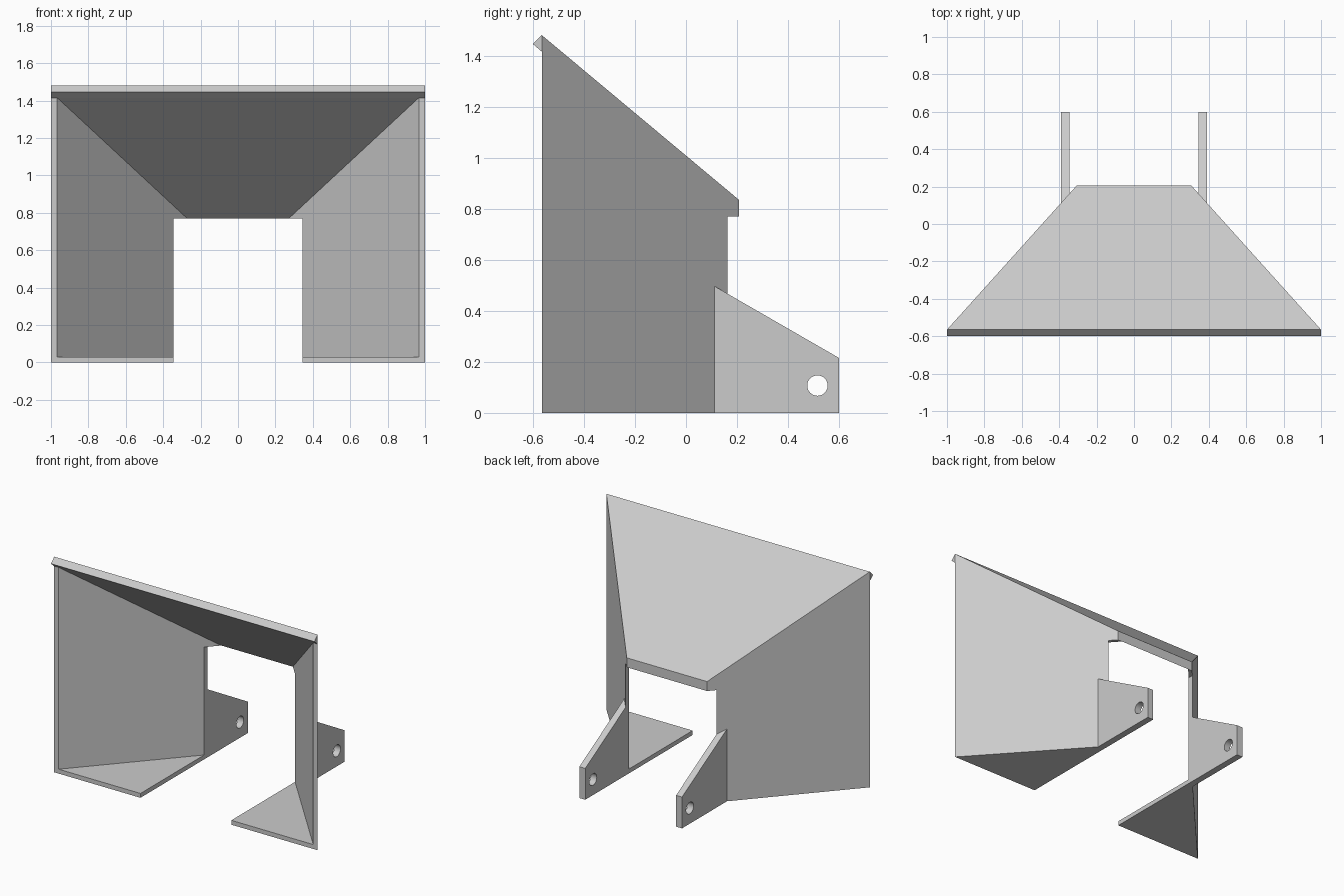
import bpy
import bmesh
import math

cube = bpy.data.objects.get("Cube")
if cube:
    bpy.data.objects.remove(cube)

# One plain grey for the whole sheet-metal hood
grey = bpy.data.materials.new("plain_grey")
grey.use_nodes = True
colour = (0.6, 0.6, 0.6, 1)
grey.diffuse_color = colour
grey.node_tree.nodes["Principled BSDF"].inputs["Base Color"].default_value = colour

# Shared plan dimensions
FRONT, BACK = -0.565, 0.207
WIDE, NARROW = 1.0, 0.305
OPENING = 0.345
EDGE = 0.033
LINTEL = 0.77
SIDE_SLOPE = (BACK - FRONT) / (WIDE - NARROW)
ROOF_SLOPE = 0.645 / (BACK - FRONT)


def outer_y(x):
    return BACK - (x - NARROW) * SIDE_SLOPE


def inner_y(x):
    return outer_y(x + EDGE)


def roof_under(y):
    return LINTEL + (BACK - y) * ROOF_SLOPE


def solid(name, points, mirrored=True):
    """Convex flat-faced plate around the points, optionally mirrored in x."""
    bm = bmesh.new()
    for p in points:
        bm.verts.new(p)
    result = bmesh.ops.convex_hull(bm, input=bm.verts)
    loose = [v for v in bm.verts if not v.link_faces]
    bmesh.ops.delete(bm, geom=loose, context='VERTS')
    bmesh.ops.dissolve_limit(bm, angle_limit=math.radians(0.5),
                             verts=bm.verts, edges=bm.edges)
    bmesh.ops.recalc_face_normals(bm, faces=bm.faces)
    mesh = bpy.data.meshes.new(name)
    bm.to_mesh(mesh)
    bm.free()
    mesh.materials.append(grey)
    obj = bpy.data.objects.new(name, mesh)
    bpy.context.collection.objects.link(obj)
    if mirrored:
        mod = obj.modifiers.new("Mirror", 'MIRROR')
        mod.use_mirror_merge = False
    return obj


def column(plan, bottom, top):
    """Points of an upright prism whose top height follows y."""
    return [(x, y, z) for x, y in plan for z in (bottom, top(y))]


# Sloping roof with its square-cut front lip
roof_half = [(WIDE, FRONT, 1.48), (WIDE, -0.6, 1.445),
             (WIDE, FRONT, roof_under(FRONT)),
             (NARROW, BACK, LINTEL), (NARROW, BACK, 0.835)]
solid("roof", [(s * x, y, z) for s in (-1, 1) for x, y, z in roof_half], False)

# Splayed side walls
wall_plan = [(WIDE, FRONT), (OPENING, outer_y(OPENING)),
             (OPENING, inner_y(OPENING)), (WIDE - EDGE, FRONT)]
solid("side_walls", column(wall_plan, 0, roof_under))

# Short wall tips over the opening
tip_plan = [(OPENING, outer_y(OPENING)), (NARROW, BACK),
            (NARROW - EDGE, BACK), (OPENING, inner_y(OPENING))]
solid("wall_tips", column(tip_plan, LINTEL, roof_under))

# Triangular floor plates
floor_plan = [(WIDE - EDGE, FRONT), (OPENING, FRONT), (OPENING, inner_y(OPENING))]
solid("floor_plates", column(floor_plan, 0, lambda y: 0.03))

# Rear mounting lugs
lug_plan = [(0.39, outer_y(0.39)), (OPENING, outer_y(OPENING)),
            (OPENING, 0.6), (0.39, 0.6)]
lugs = solid("mounting_lugs",
             column(lug_plan, 0, lambda y: 0.215 + (0.6 - y) * 0.576))

# Pin holes through the lugs
bpy.ops.mesh.primitive_cylinder_add(vertices=32, radius=0.04, depth=0.3,
                                    location=(0.37, 0.515, 0.107),
                                    rotation=(0, math.pi / 2, 0))
cutter = bpy.context.object
cutter.name = "pin_hole_cutter"
cutter.hide_render = True
cutter.data.materials.append(grey)
hole = lugs.modifiers.new("Pin hole", 'BOOLEAN')
hole.operation = 'DIFFERENCE'
hole.solver = 'EXACT'
hole.object = cutter
lugs.modifiers.move(1, 0)
bpy.ops.object.select_all(action='DESELECT')
lugs.select_set(True)
bpy.context.view_layer.objects.active = lugs
bpy.ops.object.modifier_apply(modifier=hole.name)
bpy.data.objects.remove(cutter)
bpy.ops.object.shade_smooth_by_angle(angle=math.radians(30))
